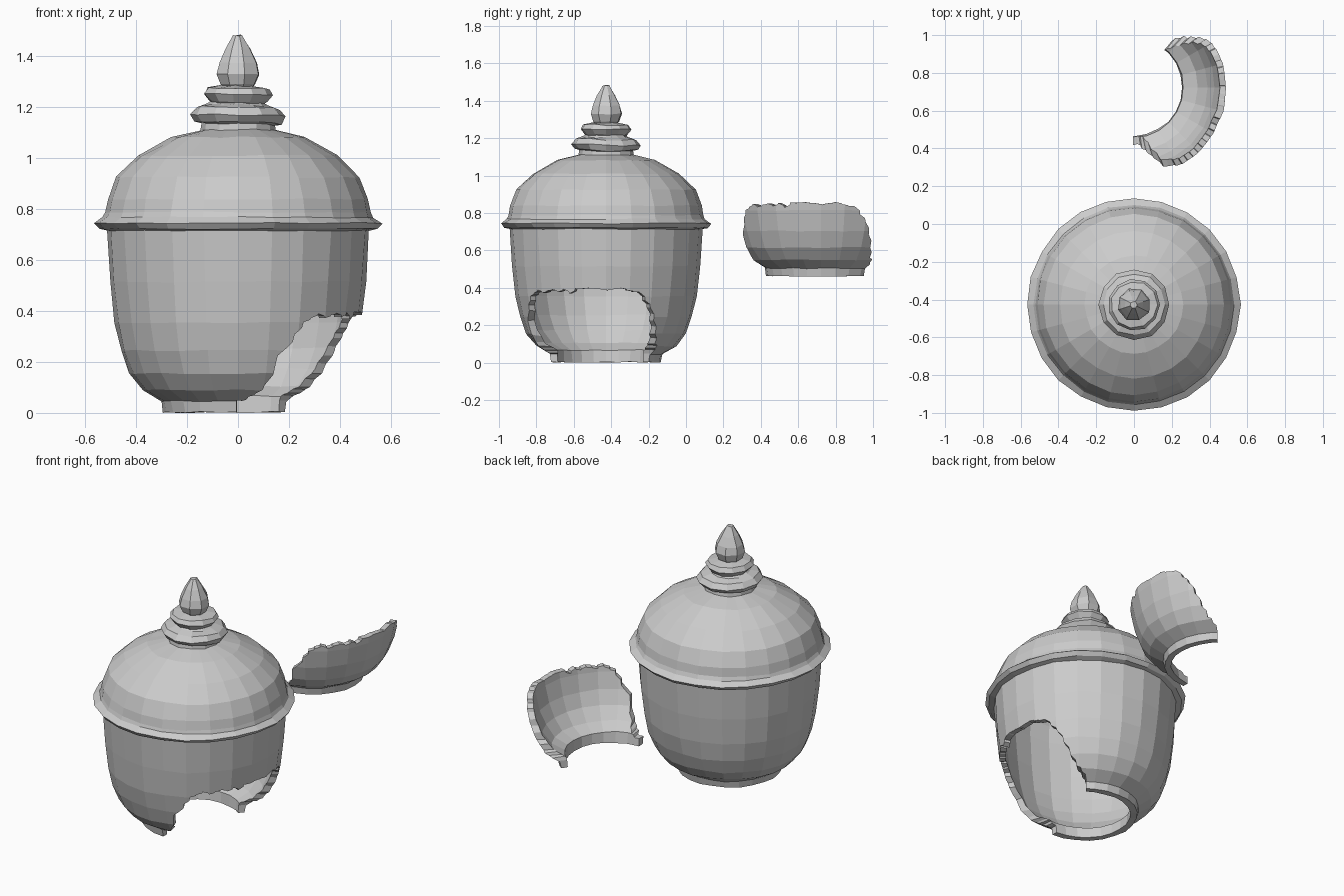
import bpy, bmesh, math, random
from mathutils import Vector

if "Cube" in bpy.data.objects:
    bpy.data.objects.remove(bpy.data.objects["Cube"])

random.seed(4)
CENTRE = Vector((0, -0.427, 0))


def make_object(name, bm, location=CENTRE):
    bmesh.ops.recalc_face_normals(bm, faces=bm.faces)
    mesh = bpy.data.meshes.new(name)
    bm.to_mesh(mesh)
    bm.free()
    ob = bpy.data.objects.new(name, mesh)
    ob.location = location
    bpy.context.collection.objects.link(ob)
    return ob


def lathe(name, profile, sides, wobble=0.0, closed=True, turn=0.0, tilt=0.0):
    """Spin an (r, z) profile; closed profiles make hollow walls, open ones get capped."""
    bm = bmesh.new()
    rings = []
    for r, z in profile:
        ring = []
        for i in range(sides):
            a = math.tau * (i + turn) / sides
            rr = r + random.uniform(-wobble, wobble)
            zz = z + random.uniform(-wobble, wobble) + tilt * r * math.cos(a + 2.6)
            ring.append(bm.verts.new((rr * math.cos(a), rr * math.sin(a), zz)))
        rings.append(ring)
    pairs = list(zip(rings, rings[1:]))
    if closed:
        pairs.append((rings[-1], rings[0]))
    else:
        bm.faces.new(rings[0])
        bm.faces.new(rings[-1])
    for a, b in pairs:
        for i in range(sides):
            j = (i + 1) % sides
            bm.faces.new((a[i], a[j], b[j], b[i]))
    return make_object(name, bm)


# Hollow bowl wall with an open foot ring
BOWL = [(.293, .008), (.302, .05), (.375, .095), (.425, .16), (.46, .25), (.484, .36),
        (.502, .52), (.516, .73), (.482, .73), (.467, .52), (.45, .36), (.425, .26),
        (.39, .18), (.335, .11), (.262, .072), (.256, .008)]


# Break shape: height of the fracture line by angle around the pot
BREAK = [(-91, .055), (-80, .075), (-74, .13), (-70, .21), (-64, .29), (-58, .35),
         (-50, .38), (12, .39), (21, .37), (28, .33), (34, .25), (38, .15),
         (44, .085), (51, .06)]


def break_height(a):
    for (a0, h0), (a1, h1) in zip(BREAK, BREAK[1:]):
        if a <= a1:
            return h0 + (h1 - h0) * (a - a0) / (a1 - a0)
    return BREAK[-1][1]


def make_cutter():
    bm = bmesh.new()
    cols = []
    steps = 34
    for k in range(steps + 1):
        deg = -91 + 142 * k / steps
        a = math.radians(deg)
        h = break_height(deg) + random.uniform(-.013, .018)
        cols.append([bm.verts.new((r * math.cos(a), r * math.sin(a), z))
                     for r, z in ((.12, -.1), (.8, -.1), (.8, h), (.12, h))])
    for c, d in zip(cols, cols[1:]):
        for i in range(4):
            j = (i + 1) % 4
            bm.faces.new((c[i], c[j], d[j], d[i]))
    bm.faces.new(cols[0])
    bm.faces.new(cols[-1])
    bmesh.ops.triangulate(bm, faces=bm.faces)
    cutter = make_object("break_cutter", bm)
    cutter.hide_render = True
    return cutter


def apply_boolean(ob, cutter, operation):
    mod = ob.modifiers.new("break", 'BOOLEAN')
    mod.operation = operation
    mod.solver = 'EXACT'
    mod.object = cutter
    bpy.context.view_layer.update()
    dg = bpy.context.evaluated_depsgraph_get()
    mesh = bpy.data.meshes.new_from_object(ob.evaluated_get(dg))
    ob.modifiers.clear()
    ob.data = mesh


# Broken bowl and the matching shard, lifted away behind it
bowl = lathe("bowl", BOWL, 24, .003)
shard = bowl.copy()
shard.data = bowl.data.copy()
shard.name = "broken_shard"
bpy.context.collection.objects.link(shard)
cutter = make_cutter()
apply_boolean(bowl, cutter, 'DIFFERENCE')
apply_boolean(shard, cutter, 'INTERSECT')
bpy.data.objects.remove(cutter)
low = min(v.co.z for v in bowl.data.vertices)
bowl.location.z = -low
shard.location += Vector((0, 1.15, .455))

# Domed lid with its projecting rim
lathe("lid", [(.505, .712), (.545, .722), (.564, .745), (.53, .768), (.522, .788),
              (.512, .84), (.478, .925), (.39, 1.01), (.26, 1.082), (.14, 1.112),
              (.12, 1.085), (.25, 1.05), (.37, .98), (.445, .91), (.478, .83),
              (.482, .72)], 24, .003)

# Stacked finial: neck, two collars and a pointed bud
lathe("lid_neck", [(.15, 1.09), (.142, 1.15)], 12, .002, False)
lathe("lower_collar", [(.13, 1.13), (.168, 1.138), (.188, 1.168), (.165, 1.196),
                       (.115, 1.208), (.1, 1.225)], 12, .005, False, tilt=.03)
lathe("upper_collar", [(.095, 1.205), (.115, 1.222), (.138, 1.25), (.122, 1.274),
                       (.06, 1.284)], 11, .004, False, tilt=.02)
lathe("finial_bud", [(.055, 1.27), (.074, 1.29), (.088, 1.33), (.078, 1.375),
                     (.05, 1.43), (.018, 1.482)], 8, .003, False, turn=.4)
